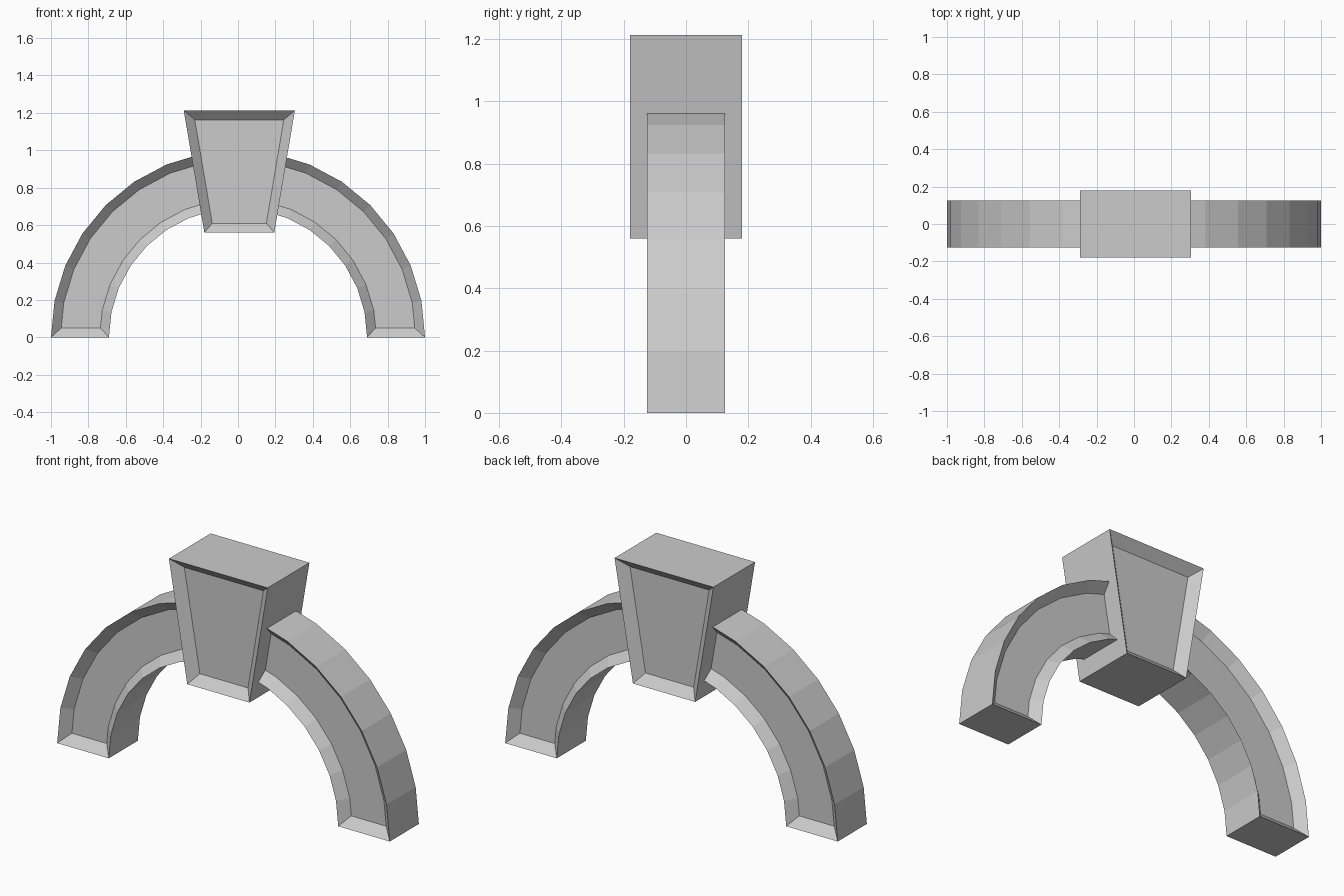
import bpy, bmesh, math

if "Cube" in bpy.data.objects:
    bpy.data.objects.remove(bpy.data.objects["Cube"])

BORDER = 0.05   # width of the raised frame
RECESS = 0.048  # depth of the sunken panel


def panelled_block(name, profile, half_depth):
    """Extrude an x-z outline along y and sink a framed panel front and back."""
    bm = bmesh.new()
    front = [bm.verts.new((x, -half_depth, z)) for x, z in profile]
    back = [bm.verts.new((x, half_depth, z)) for x, z in profile]
    caps = [bm.faces.new(front), bm.faces.new(back[::-1])]
    n = len(profile)
    for i in range(n):
        j = (i + 1) % n
        bm.faces.new((front[i], back[i], back[j], front[j]))
    bmesh.ops.recalc_face_normals(bm, faces=bm.faces[:])
    for cap, direction in zip(caps, (1, -1)):
        bmesh.ops.inset_region(bm, faces=[cap], thickness=BORDER,
                               use_even_offset=True, use_boundary=True)
        bmesh.ops.translate(bm, verts=list(cap.verts),
                            vec=(0, direction * RECESS, 0))
    mesh = bpy.data.meshes.new(name)
    bm.to_mesh(mesh)
    bm.free()
    obj = bpy.data.objects.new(name, mesh)
    bpy.context.collection.objects.link(obj)
    return obj


def arc(radius, steps=16):
    return [(radius * math.cos(math.pi * i / steps),
             radius * math.sin(math.pi * i / steps)) for i in range(steps + 1)]


# Semicircular arch band
panelled_block("arch", arc(1.0) + arc(0.69)[::-1], 0.125)

# Tapered keystone at the crown
keystone = panelled_block(
    "keystone", [(-0.187, 0.56), (0.187, 0.56), (0.297, 1.213), (-0.297, 1.213)], 0.179)
keystone.location.x = 0.007
